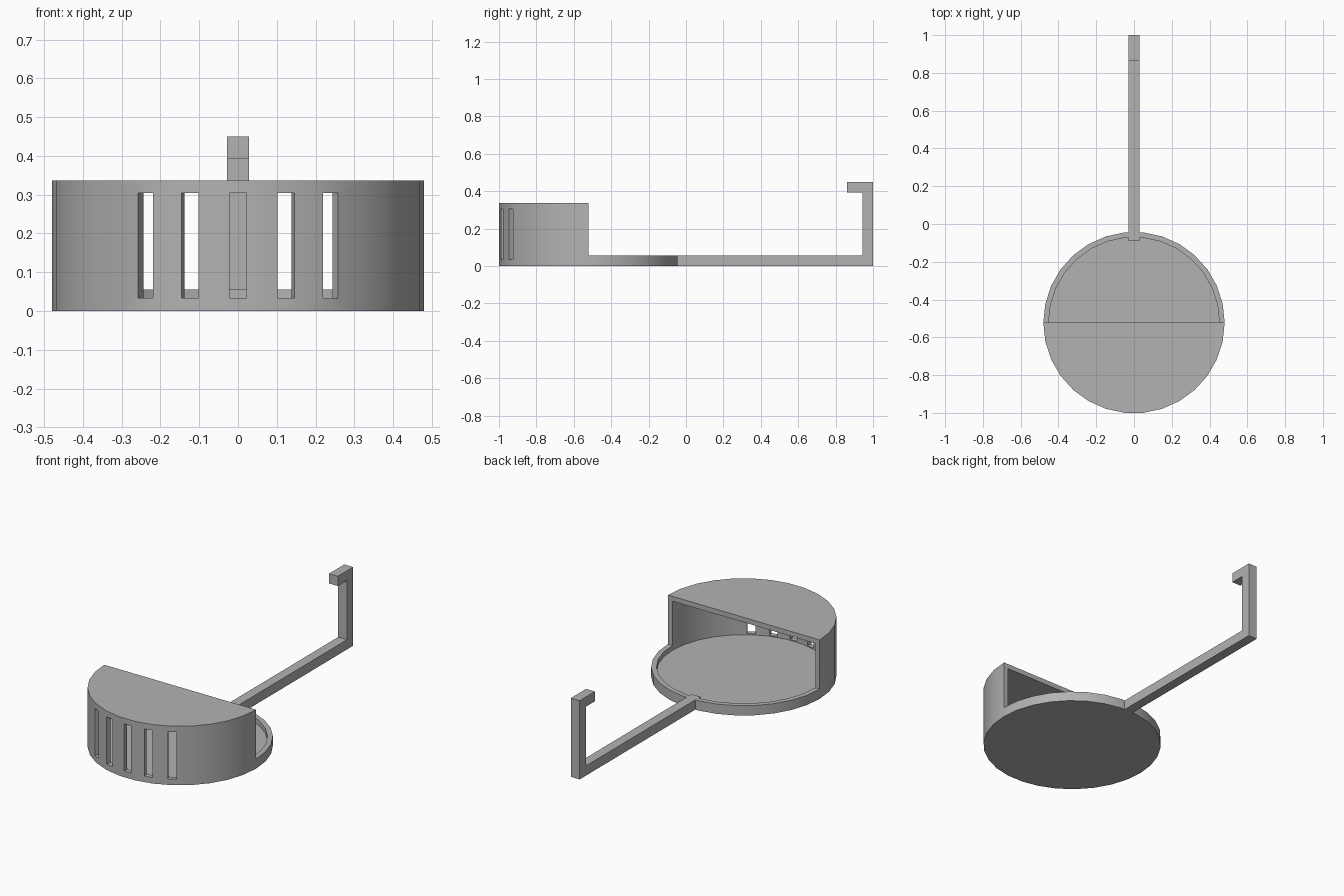
import bpy, bmesh
from math import radians, sin, cos
from mathutils import Matrix, Vector

cube = bpy.data.objects.get("Cube")
if cube:
    bpy.data.objects.remove(cube, do_unlink=True)

CY = -0.522          # centre of the round holder
R, R_IN = 0.48, 0.452
TOP, RIM, WALL = 0.337, 0.056, 0.028

grey = bpy.data.materials.new("plain grey")
grey.use_nodes = True
colour = (0.45, 0.45, 0.45, 1)
grey.diffuse_color = colour
grey.node_tree.nodes["Principled BSDF"].inputs["Base Color"].default_value = colour


def prism(name, points, offset):
    """Extrude a flat outline along an offset into a closed solid."""
    bm = bmesh.new()
    face = bm.faces.new([bm.verts.new(p) for p in points])
    new = bmesh.ops.extrude_face_region(bm, geom=[face])["geom"]
    bmesh.ops.translate(bm, vec=offset, verts=[v for v in new if isinstance(v, bmesh.types.BMVert)])
    bmesh.ops.recalc_face_normals(bm, faces=bm.faces)
    mesh = bpy.data.meshes.new(name)
    bm.to_mesh(mesh)
    bm.free()
    mesh.materials.append(grey)
    obj = bpy.data.objects.new(name, mesh)
    bpy.context.collection.objects.link(obj)
    return obj


def cylinder(name, r, z0, z1, sides=30):
    ring = [radians(360 * i / sides) for i in range(sides)]
    return prism(name, [(r * cos(a), CY + r * sin(a), z0) for a in ring], (0, 0, z1 - z0))


def box(name, x, y, z):
    return prism(name, [(x[0], y[0], z[0]), (x[1], y[0], z[0]),
                        (x[1], y[1], z[0]), (x[0], y[1], z[0])], (0, 0, z[1] - z[0]))


def combine(target, other, operation):
    mod = target.modifiers.new(operation.title(), "BOOLEAN")
    mod.operation, mod.solver, mod.object = operation, "EXACT", other
    bpy.ops.object.select_all(action="DESELECT")
    bpy.context.view_layer.objects.active = target
    target.select_set(True)
    bpy.ops.object.modifier_apply(modifier=mod.name)
    bpy.data.objects.remove(other, do_unlink=True)


# Round holder: hollow drum with its back half cut down to a low rim
holder = cylinder("holder_with_arm", R, 0, TOP)
combine(holder, cylinder("cavity", R_IN, WALL, TOP - WALL), "DIFFERENCE")
combine(holder, box("open_back", (-1, 1), (CY, 1), (RIM, 1)), "DIFFERENCE")

# Five radial slots through the front wall
for angle in (-30, -15, 0, 15, 30):
    slot = box("slot", (-0.022, 0.022), (-0.6, -0.35), (0.034, 0.304))
    slot.data.transform(Matrix.Translation((0, CY, 0)) @ Matrix.Rotation(radians(angle), 4, "Z"))
    combine(holder, slot, "DIFFERENCE")

# Long arm with an upright and a hook tip
outline = [(-0.09, 0), (1, 0), (1, 0.45), (0.862, 0.45), (0.862, 0.394),
           (0.944, 0.394), (0.944, RIM), (-0.09, RIM)]
arm = prism("arm", [(-0.028, y, z) for y, z in outline], Vector((0.056, 0, 0)))
combine(holder, arm, "UNION")

bpy.ops.object.shade_smooth_by_angle(angle=radians(30))
